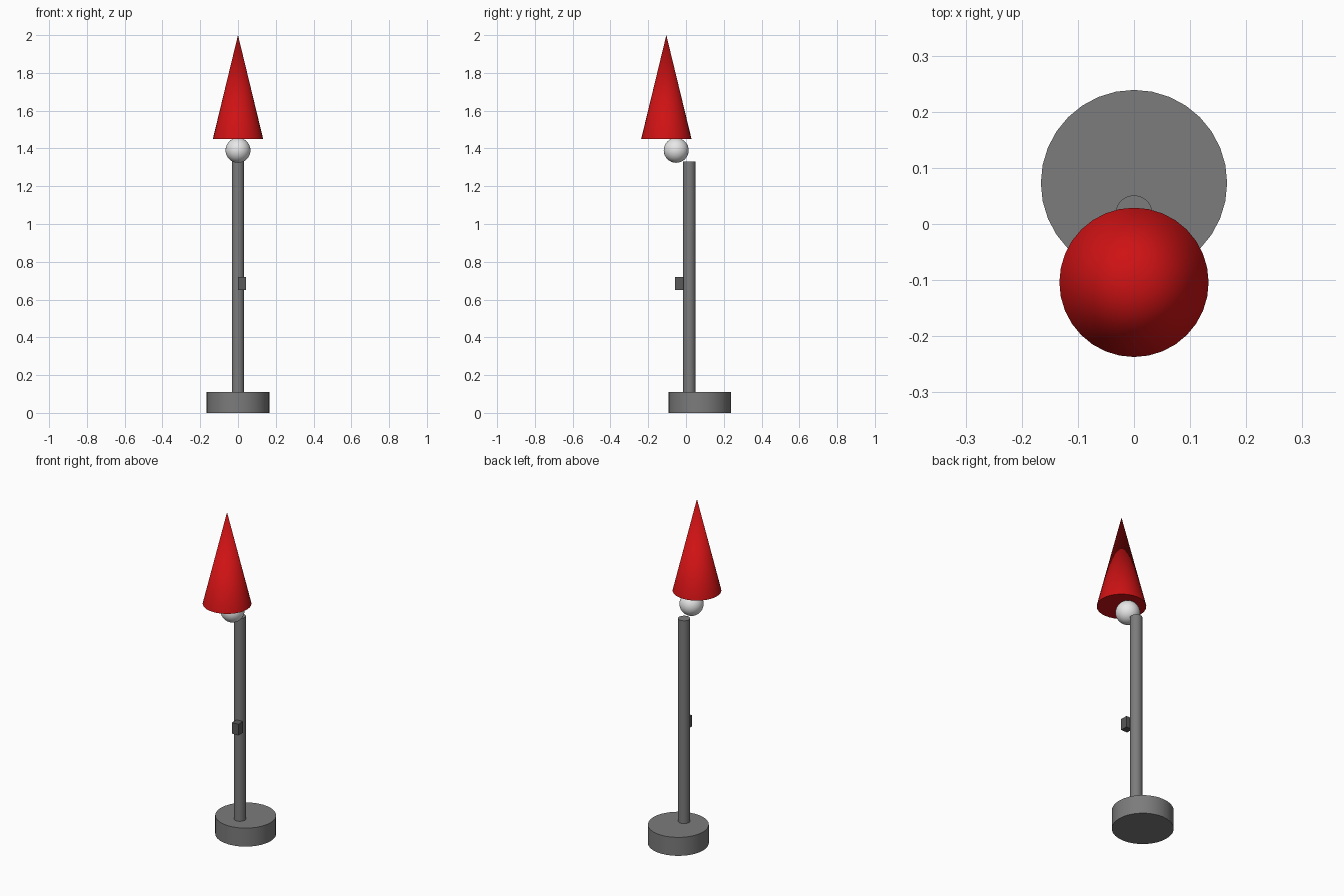
import bpy
import math

if "Cube" in bpy.data.objects:
    bpy.data.objects.remove(bpy.data.objects["Cube"])


def material(name, rgb):
    m = bpy.data.materials.new(name)
    m.diffuse_color = (*rgb, 1.0)
    m.use_nodes = True
    m.node_tree.nodes["Principled BSDF"].inputs["Base Color"].default_value = m.diffuse_color
    return m


grey = material("grey", (0.2, 0.2, 0.2))
dark = material("dark grey", (0.1, 0.1, 0.1))
white = material("white", (0.8, 0.8, 0.8))
red = material("red", (0.62, 0.006, 0.007))


def finish(name, mat, smooth=True):
    ob = bpy.context.object
    ob.name = name
    ob.data.materials.append(mat)
    if smooth:
        bpy.ops.object.shade_smooth_by_angle(angle=math.radians(35))
    return ob


def tapered(name, mat, r1, r2, y, z0, z1):
    """Round part standing between two heights."""
    bpy.ops.mesh.primitive_cone_add(vertices=32, radius1=r1, radius2=r2, depth=z1 - z0,
                                    location=(0, y, (z0 + z1) / 2))
    return finish(name, mat)


# Round foot and upright
tapered("base", grey, 0.166, 0.166, 0.073, 0.0, 0.111)
tapered("pole", grey, 0.033, 0.033, 0.018, 0.111, 1.33)

# Switch on the front of the pole
bpy.ops.mesh.primitive_cube_add(size=1, location=(0.021, -0.035, 0.685))
bpy.context.object.scale = (0.042, 0.044, 0.067)
finish("switch", dark, smooth=False)

# Bulb and conical shade
bpy.ops.mesh.primitive_uv_sphere_add(segments=32, ring_count=16, radius=0.066,
                                     location=(0, -0.052, 1.39))
finish("bulb", white)
tapered("shade", red, 0.133, 0.0, -0.104, 1.451, 2.0)
